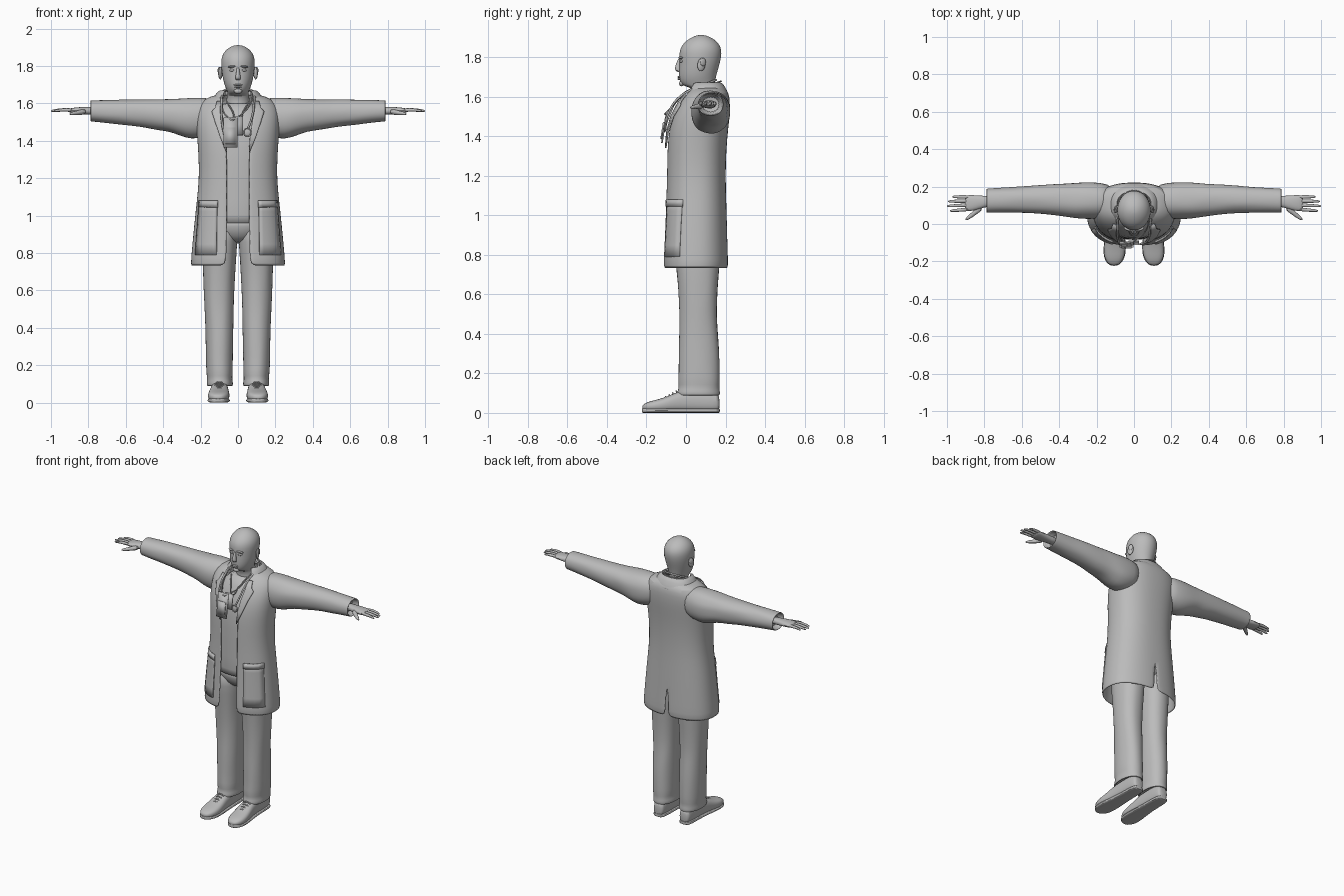
import bpy, bmesh, math, random
from mathutils import Vector

cube = bpy.data.objects.get("Cube")
if cube:
    bpy.data.objects.remove(cube, do_unlink=True)
random.seed(4)

grey = bpy.data.materials.new("plain_grey")
grey.use_nodes = True
grey.diffuse_color = (0.5, 0.5, 0.5, 1)
bsdf = grey.node_tree.nodes["Principled BSDF"]
bsdf.inputs["Base Color"].default_value = (0.5, 0.5, 0.5, 1)
bsdf.inputs["Roughness"].default_value = 0.8


# ---------- helpers ----------
def power(v, e):
    return math.copysign(abs(v) ** e, v)


def oval(mid, u, v, ru, rv, n=20, e=0.9, jitter=0.0):
    """Closed superellipse ring around mid, spanned by unit axes u and v."""
    pts = []
    for i in range(n):
        t = 2 * math.pi * i / n
        k = 1 + random.uniform(-jitter, jitter)
        pts.append(Vector(mid) + Vector(u) * ru * k * power(math.sin(t), e)
                   + Vector(v) * rv * k * power(math.cos(t), e))
    return pts


X, Y, Z = (1, 0, 0), (0, 1, 0), (0, 0, 1)


def flat_ring(z, x0, x1, y0, y1, **kw):
    return oval(((x0 + x1) / 2, (y0 + y1) / 2, z), X, Y, (x1 - x0) / 2, (y1 - y0) / 2, **kw)


def skin(name, rings, closed=True, caps=True, subsurf=1, thick=0.0, edit=None):
    """Join point rows into a surface."""
    bm = bmesh.new()
    rows = [[bm.verts.new(p) for p in r] for r in rings]
    n = len(rows[0])
    for a, b in zip(rows, rows[1:]):
        for i in range(n if closed else n - 1):
            j = (i + 1) % n
            bm.faces.new((a[i], a[j], b[j], b[i]))
    if closed and caps:
        bm.faces.new(rows[0])
        bm.faces.new(rows[-1])
    if edit:
        edit(bm)
    bmesh.ops.recalc_face_normals(bm, faces=bm.faces)
    me = bpy.data.meshes.new(name)
    bm.to_mesh(me)
    bm.free()
    ob = bpy.data.objects.new(name, me)
    bpy.context.collection.objects.link(ob)
    if thick:
        m = ob.modifiers.new("thickness", "SOLIDIFY")
        m.thickness, m.offset = thick, 0
    if subsurf:
        ob.modifiers.new("smooth", "SUBSURF").levels = subsurf
        ob.modifiers["smooth"].render_levels = subsurf
    finish(ob)
    return ob


def finish(ob):
    ob.data.materials.append(grey)
    bpy.ops.object.select_all(action="DESELECT")
    ob.select_set(True)
    bpy.context.view_layer.objects.active = ob
    if ob.type == "MESH":
        bpy.ops.object.shade_smooth_by_angle(angle=math.radians(45))


def ball(name, loc, scale, rot=(0, 0, 0)):
    bpy.ops.mesh.primitive_uv_sphere_add(segments=16, ring_count=10, location=loc, rotation=rot)
    ob = bpy.context.object
    ob.name, ob.scale = name, scale
    finish(ob)


def tube(name, pts, r=0.005, cyclic=False):
    cu = bpy.data.curves.new(name, "CURVE")
    cu.dimensions, cu.bevel_depth, cu.bevel_resolution, cu.resolution_u = "3D", r, 1, 6
    sp = cu.splines.new("BEZIER")
    sp.bezier_points.add(len(pts) - 1)
    sp.use_cyclic_u = cyclic
    for b, p in zip(sp.bezier_points, pts):
        b.co = p
        b.handle_left_type = b.handle_right_type = "AUTO"
    ob = bpy.data.objects.new(name, cu)
    bpy.context.collection.objects.link(ob)
    finish(ob)


# ---------- coat: z, half width, front y, back y, half opening ----------
COAT = [(0.73, .250, -.115, .210, .062), (0.82, .242, -.110, .207, .060), (0.95, .230, -.104, .203, .058),
        (1.07, .217, -.100, .199, .057), (1.20, .203, -.096, .195, .057), (1.33, .207, -.095, .199, .058),
        (1.43, .215, -.088, .208, .066), (1.51, .220, -.066, .217, .078), (1.575, .215, -.030, .218, .085),
        (1.62, .185, .005, .212, .082), (1.645, .105, .030, .185, .070)]
EXP = 0.85


def open_ring(z, rx, yf, yb, gap, n=33):
    yc, ry = (yf + yb) / 2, (yb - yf) / 2
    t0 = math.asin((gap / rx) ** (1 / EXP))
    ring = []
    for i in range(n):
        t = t0 + (2 * math.pi - 2 * t0) * i / (n - 1)
        ring.append(Vector((rx * power(math.sin(t), EXP), yc - ry * power(math.cos(t), EXP), z)))
    return ring


def back_vent(bm):
    seam = [e for e in bm.edges if all(abs(v.co.x) < 1e-4 and v.co.z < 0.96 for v in e.verts)]
    bmesh.ops.split_edges(bm, edges=seam)
    for v in bm.verts:
        if abs(v.co.x) < 1e-4 and v.co.z < 0.9:
            side = sum(f.calc_center_median().x for f in v.link_faces)
            v.co.x += math.copysign(0.007, side)


skin("coat_body", [open_ring(*r) for r in COAT], closed=False, thick=0.01, edit=back_vent)
skin("coat_collar", [open_ring(1.60, .150, -.012, .218, .095), open_ring(1.655, .112, .015, .193, .075),
                     open_ring(1.678, .090, .030, .172, .066), open_ring(1.64, .088, .035, .165, .066)],
     closed=False, thick=0.007)


def coat_y(x, z):
    """Front surface of the coat at x, z."""
    for a, b in zip(COAT, COAT[1:]):
        if a[0] <= z <= b[0]:
            f = (z - a[0]) / (b[0] - a[0])
            rx, yf, yb = (a[i] + f * (b[i] - a[i]) for i in (1, 2, 3))
            q = max(0, 1 - min(1, abs(x) / rx) ** (2 / EXP)) ** (EXP / 2)
            return (yf + yb) / 2 - (yb - yf) / 2 * q
    return 0


def plate(name, s, rows, lift=0.008, thick=0.008):
    """Patch draped on the coat; rows of z, inner x, outer x."""
    grid = []
    for z, x0, x1 in rows:
        xs = [x0 + (x1 - x0) * i / 5 for i in range(6)]
        grid.append([Vector((s * x, coat_y(x, z) - lift, z)) for x in xs])
    skin(name, grid, closed=False, subsurf=0, thick=thick)


# ---------- shirt, hips, head ----------
skin("shirt", [flat_ring(z, -r, r, a, b) for z, r, a, b in (
    (.95, .172, -.085, .17), (.97, .175, -.088, .17), (1.2, .175, -.083, .175), (1.38, .185, -.080, .18),
    (1.48, .18, -.06, .19), (1.56, .14, -.022, .185), (1.61, .08, .015, .165))])
tube("shirt_neckline", [(-.06, .012, 1.61), (-.03, -.035, 1.56), (0, -.062, 1.51), (.03, -.035, 1.56), (.06, .012, 1.61)], .004)
skin("trouser_hips", [flat_ring(z, -r, r, a, b) for z, r, a, b in (
    (.85, .06, -.01, .13), (.89, .13, -.055, .17), (.94, .172, -.075, .172), (1.0, .175, -.08, .172))])

skin("head_and_neck", [flat_ring(z, -r, r, a, b, n=24, e=1.0) for z, r, a, b in (
    (1.56, .068, .025, .16), (1.61, .062, .035, .152), (1.645, .060, .030, .148), (1.652, .056, -.008, .147),
    (1.665, .058, -.027, .147), (1.69, .070, -.036, .150), (1.73, .081, -.037, .160), (1.775, .088, -.033, .174),
    (1.82, .092, -.036, .182), (1.855, .087, -.025, .176), (1.885, .068, .002, .152), (1.905, .038, .038, .115),
    (1.912, .012, .065, .088))])
skin("nose", [oval((0, y, z), X, Y, rx, ry, n=10) for z, y, rx, ry in (
    (1.797, -.029, .007, .010), (1.77, -.036, .009, .013), (1.745, -.041, .014, .017),
    (1.732, -.039, .017, .016), (1.724, -.034, .010, .008))])
ball("upper_lip", (0, -.035, 1.699), (.024, .009, .005))
ball("lower_lip", (0, -.034, 1.689), (.020, .009, .006))
ball("chin", (0, -.022, 1.666), (.022, .013, .014))
for s, side in ((1, "left"), (-1, "right")):
    ball(side + "_eye", (s * .033, -.023, 1.778), (.014, .008, .007), (0, 0, s * .35))
    ball(side + "_brow", (s * .034, -.027, 1.797), (.022, .009, .006), (0, s * .1, s * .35))
    ball(side + "_ear", (s * .094, .078, 1.762), (.010, .021, .034), (-.15, 0, s * .35))
    ball(side + "_ear_rim", (s * .100, .086, 1.775), (.006, .016, .020), (0, 0, s * .5))

# ---------- parts built once per side ----------
for s, side in ((1, "left"), (-1, "right")):
    # sleeve: x, centre z, half height, centre y, half depth; last rings turn in at the cuff
    sleeve = [(.10, 1.535, .085, .125, .08), (.18, 1.525, .108, .125, .097), (.25, 1.520, .112, .125, .101),
              (.31, 1.528, .100, .125, .097), (.37, 1.537, .088, .128, .09), (.43, 1.540, .084, .130, .084),
              (.50, 1.547, .076, .132, .078), (.57, 1.551, .071, .131, .073), (.64, 1.554, .067, .129, .069),
              (.71, 1.557, .062, .127, .067), (.778, 1.560, .057, .125, .065), (.789, 1.560, .057, .125, .065),
              (.789, 1.560, .051, .125, .058), (.74, 1.560, .047, .125, .052)]
    skin(side + "_sleeve", [oval((s * x, y, z), Y, Z, ry, rz, jitter=.03 if .2 < x < .75 and i < 12 else 0)
                            for i, (x, z, rz, y, ry) in enumerate(sleeve)])

    # hand
    skin(side + "_palm", [oval((s * x, y, z), Y, Z, ry, rz, n=12, e=.85) for x, y, z, ry, rz in (
        (.73, .122, 1.56, .029, .023), (.79, .121, 1.56, .029, .021), (.825, .116, 1.561, .038, .021),
        (.865, .112, 1.562, .044, .018), (.895, .112, 1.562, .044, .013), (.905, .112, 1.562, .036, .008))])
    for k, (y0, y1, tip) in enumerate(((.079, .070, .985), (.101, .096, 1.001), (.123, .121, .995), (.144, .146, .972))):
        skin(f"{side}_finger_{k + 1}", [
            oval((s * (.88 + (tip - .88) * f), y0 + (y1 - y0) * f, 1.563 + .006 * math.sin(f * 3) - .005 * f), Y, Z, r, r, n=8, e=1)
            for f, r in ((0, .011), (.35, .0105), (.7, .009), (.93, .007), (1, .003))])
    skin(side + "_thumb", [oval((s * x, y, z), (s * .6, .8, 0), Z, r, r, n=8, e=1) for x, y, z, r in (
        (.815, .092, 1.557, .018), (.845, .066, 1.552, .015), (.87, .045, 1.548, .012),
        (.893, .028, 1.545, .009), (.90, .022, 1.544, .003))])

    # trouser leg: z, inner x, outer x, front y, back y
    leg = [(.97, .002, .172, -.072, .168), (.86, .002, .184, -.066, .174), (.75, .010, .188, -.052, .171),
           (.66, .016, .186, -.042, .164), (.57, .020, .183, -.036, .158), (.48, .022, .178, -.034, .156),
           (.39, .024, .175, -.036, .163), (.30, .026, .173, -.038, .169), (.21, .028, .171, -.038, .171),
           (.155, .027, .170, -.042, .172), (.13, .031, .165, -.036, .168), (.105, .026, .169, -.046, .173),
           (.088, .028, .167, -.044, .172), (.088, .038, .157, -.034, .162), (.12, .04, .15, -.03, .155)]
    skin(side + "_trouser_leg", [flat_ring(z, min(s * a, s * b), max(s * a, s * b), y0, y1,
                                           jitter=.02 if .1 < z < .8 and i < 12 else 0)
                                 for i, (z, a, b, y0, y1) in enumerate(leg)])

    # shoe: y, half width, bottom, top
    skin(side + "_shoe", [oval((s * (.098 + .02 * max(0, -y) * 2), y, (lo + hi) / 2), X, Z, w, (hi - lo) / 2, n=16, e=.75)
                          for y, w, lo, hi in (
        (.170, .026, .015, .075), (.160, .038, .006, .105), (.11, .043, .003, .12), (.02, .045, .004, .12),
        (-.045, .050, .004, .108), (-.09, .056, .003, .085), (-.14, .060, .004, .069), (-.18, .054, .007, .060),
        (-.21, .036, .012, .048), (-.222, .015, .018, .036))])
    sole = [(.172, .022), (.162, .042), (.11, .047), (.02, .047), (-.06, .055), (-.13, .063), (-.18, .058),
            (-.212, .038), (-.224, .014)]
    skin(side + "_shoe_sole", [oval((s * (.098 + .02 * max(0, -y) * 2), y, .012), X, Z, w, .012, n=12, e=.5)
                               for y, w in sole])
    for k in range(4):
        y, z = -.045 - .018 * k, .108 - .010 * k
        tube(f"{side}_lace_{k + 1}", [(s * .1 - .026, y, z - .008), (s * .1, y - .004, z + .003), (s * .1 + .026, y, z - .008)], .004)

    # lapel, front edge and pocket
    plate(side + "_lapel", s, [(1.34, .058, .062), (1.42, .064, .095), (1.50, .076, .122), (1.555, .085, .140),
                               (1.575, .086, .122), (1.61, .084, .112)], lift=.012)
    plate(side + "_pocket", s, [(.79 + .29 * i / 5, .115 - .004 * i / 5, .228 - .022 * i / 5) for i in range(6)])
    plate(side + "_pocket_hem", s, [(1.045, .108, .211), (1.08, .108, .208)], lift=.012)

# ---------- lanyard, badge and stethoscope ----------
tube("lanyard", [(-.035, -.108, 1.51), (-.075, -.07, 1.55), (-.083, 0, 1.62), (-.05, .16, 1.672), (.05, .16, 1.672),
                 (.075, .0, 1.625), (.04, -.06, 1.56), (-.03, -.108, 1.51)], .004)


def tilted_card(name, x0, x1, z0, z1, y0, y1):
    grid = [[Vector((x, y, z)) for x in (x0, x1)] for z, y in ((z0, y0), (z1, y1))]
    skin(name, grid, closed=False, subsurf=0, thick=.008)


tilted_card("badge", -.078, -.002, 1.365, 1.525, -.122, -.098)
tilted_card("badge_panel", -.066, -.014, 1.385, 1.47, -.126, -.113)
tilted_card("badge_clip", -.03, .028, 1.43, 1.53, -.108, -.092)
tube("stethoscope_tube", [(.048, -.104, 1.455), (.07, -.092, 1.51), (.085, -.03, 1.60), (.06, .13, 1.675),
                          (-.06, .13, 1.675), (-.088, -.03, 1.60), (-.085, -.088, 1.50), (-.07, -.112, 1.42)], .006)
ball("stethoscope_disc", (.05, -.106, 1.445), (.020, .008, .022))
tube("stethoscope_rim", [(.05 + .02 * math.cos(t), -.108, 1.445 + .022 * math.sin(t))
                         for t in (0, math.pi / 2, math.pi, 1.5 * math.pi)], .004, True)
